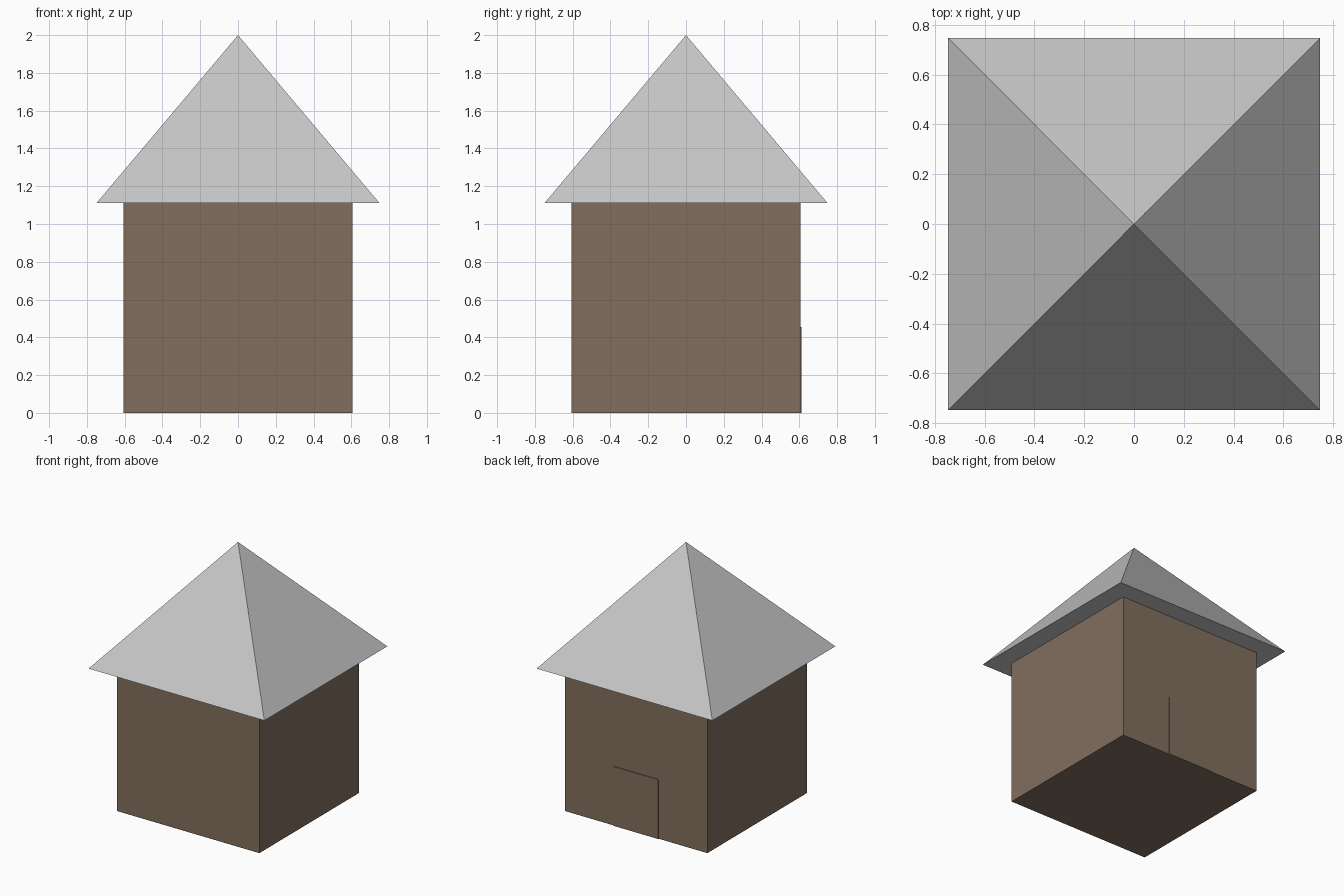
import bpy, math

if "Cube" in bpy.data.objects:
    bpy.data.objects.remove(bpy.data.objects["Cube"])

WALL, WALL_H = 0.606, 1.112      # half width and height of the walls
EAVE, TOP = 0.748, 2.0           # half width of the roof and peak height


def material(name, rgb):
    """Flat colour from 0-255 sRGB values."""
    def lin(c):
        c /= 255
        return c / 12.92 if c <= 0.04045 else ((c + 0.055) / 1.055) ** 2.4
    m = bpy.data.materials.new(name)
    m.diffuse_color = (*[lin(c) for c in rgb], 1)
    m.use_nodes = True
    m.node_tree.nodes["Principled BSDF"].inputs["Base Color"].default_value = m.diffuse_color
    return m


def finish(name, mat):
    ob = bpy.context.object
    ob.name = name
    bpy.ops.object.transform_apply(location=True, rotation=True, scale=True)
    ob.data.materials.append(mat)
    return ob


def box(name, lo, hi, mat):
    bpy.ops.mesh.primitive_cube_add(
        size=1, location=[(a + b) / 2 for a, b in zip(lo, hi)])
    bpy.context.object.scale = [b - a for a, b in zip(lo, hi)]
    return finish(name, mat)


brown = material("brown wall", (130, 111, 95))
grey = material("light grey roof", (198, 198, 198))

# Walls and the door plate on the back
box("walls", (-WALL, -WALL, 0), (WALL, WALL, WALL_H), brown)
box("back_door", (-0.192, WALL - 0.003, 0), (0.192, WALL + 0.006, 0.456), brown)

# Pyramid roof with overhanging eaves
bpy.ops.mesh.primitive_cone_add(
    vertices=4, radius1=EAVE * math.sqrt(2), radius2=0, depth=TOP - WALL_H,
    location=(0, 0, (TOP + WALL_H) / 2), rotation=(0, 0, math.pi / 4))
finish("roof", grey)
